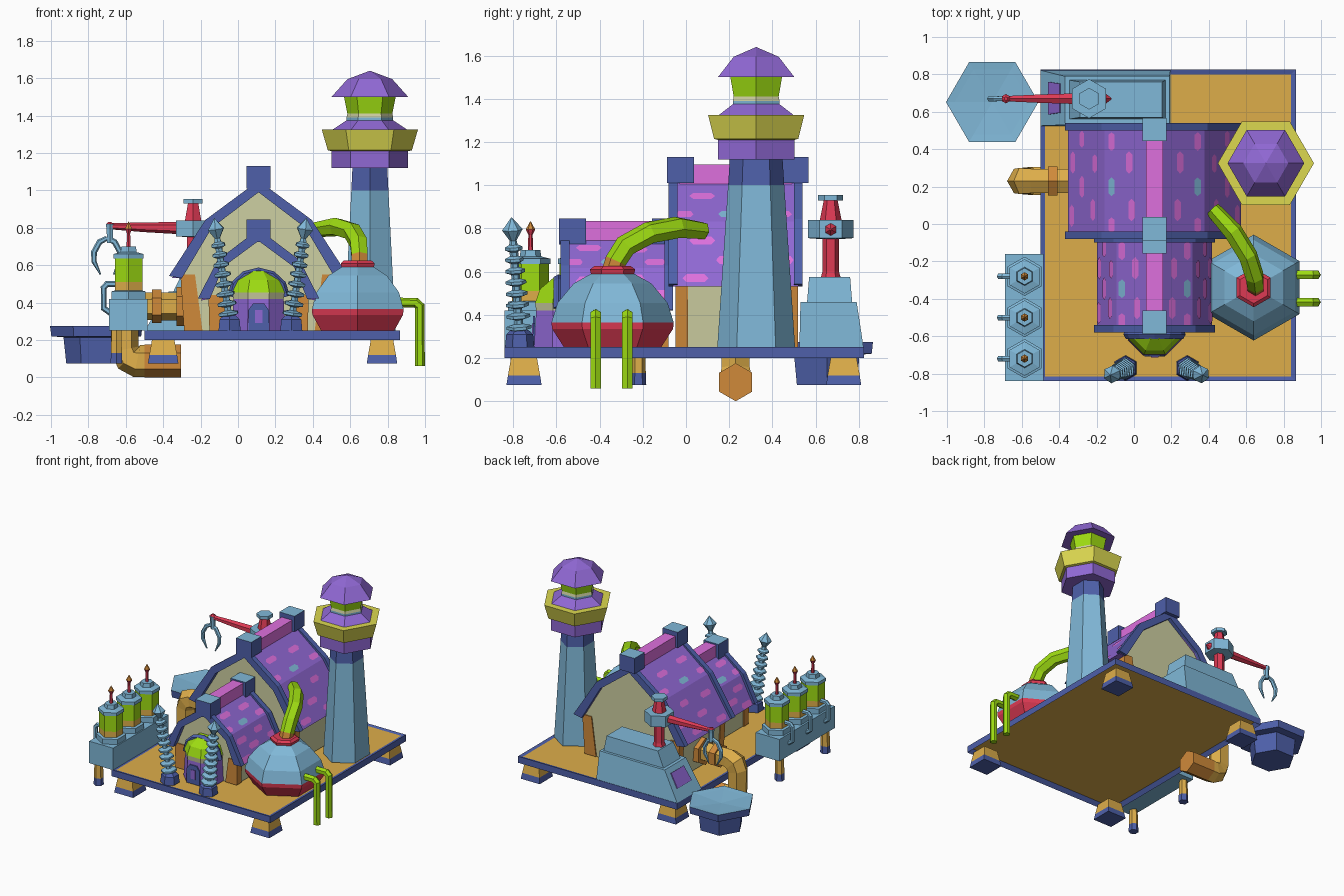
import bpy, bmesh, math
from mathutils import Vector, Matrix

if "Cube" in bpy.data.objects:
    bpy.data.objects.remove(bpy.data.objects["Cube"])

MATS = {}
def mat(name, hexcol):
    c = [int(hexcol[i:i + 2], 16) / 255 for i in (0, 2, 4)]
    m = bpy.data.materials.new(name)
    m.diffuse_color = [((v + 0.055) / 1.055) ** 2.4 for v in c] + [1]
    m.use_nodes = True
    m.node_tree.nodes["Principled BSDF"].inputs["Base Color"].default_value = m.diffuse_color
    MATS[name] = (len(MATS), m)
    return MATS[name][0]

SKY, NAVY = mat("light_blue", "80B8D8"), mat("dark_blue", "4E60AA")
GOLD, ORANGE = mat("gold", "DEAE4A"), mat("orange", "D08A3A")
PURPLE, PINK = mat("purple", "9068D4"), mat("pink", "DE70DE")
LIME, RED = mat("lime", "9EDC12"), mat("red", "DE3A54")
BEIGE, YELLOW = mat("beige", "CED0A2"), mat("yellow", "DCD850")

def finish(name, bm):
    bmesh.ops.remove_doubles(bm, verts=bm.verts, dist=1e-5)
    bmesh.ops.recalc_face_normals(bm, faces=bm.faces)
    me = bpy.data.meshes.new(name)
    bm.to_mesh(me)
    bm.free()
    for _, m in MATS.values():
        me.materials.append(m)
    ob = bpy.data.objects.new(name, me)
    bpy.context.collection.objects.link(ob)
    return ob

def skin(name, rings, mats):
    """Join rings of points; mats[i] colours the band above ring i."""
    bm = bmesh.new()
    rows = [[bm.verts.new(p) for p in r] for r in rings]
    n = len(rows[0])
    for a, b, m in zip(rows, rows[1:], mats):
        for i in range(n):
            j = (i + 1) % n
            bm.faces.new((a[i], a[j], b[j], b[i])).material_index = m
    bm.faces.new(rows[0]).material_index = mats[0]
    bm.faces.new(rows[-1]).material_index = mats[-1]
    bmesh.ops.dissolve_degenerate(bm, dist=1e-5, edges=bm.edges)
    return finish(name, bm)

def lathe(name, prof, x, y, z=0, n=6, rot=30, sx=1, tilt=None):
    M = Matrix.Translation((x, y, z)) @ (tilt or Matrix())
    ang = [math.radians(rot + 360 * i / n) for i in range(n)]
    rings = [[M @ Vector((max(p[0], 1e-4) * math.cos(a) * sx, max(p[0], 1e-4) * math.sin(a), p[1]))
              for a in ang] for p in prof]
    return skin(name, rings, [p[2] for p in prof])

def tube(name, path, radii, color, n=6, first=None):
    P = [Vector(p) for p in path]
    if not isinstance(radii, (list, tuple)):
        radii = [radii] * len(P)
    rings, t0, q = [], None, None
    for i, p in enumerate(P):
        t = ((P[min(i + 1, len(P) - 1)] - p).normalized() + (p - P[max(i - 1, 0)]).normalized()).normalized()
        q = t.to_track_quat('Z', 'Y') if q is None else t0.rotation_difference(t) @ q
        t0 = t
        rings.append([p + q @ Vector((radii[i] * math.cos(a), radii[i] * math.sin(a), 0))
                      for a in (math.tau * (k + .5) / n for k in range(n))])
    mats = [color] * len(P)
    if first is not None:
        mats[0] = first
    return skin(name, rings, mats)

def frustum(name, lo, hi, z0, z1, color, top=None):
    """Tapered box: lo and hi are (x0, x1, y0, y1)."""
    ring = lambda r, z: [(r[0], r[2], z), (r[1], r[2], z), (r[1], r[3], z), (r[0], r[3], z)]
    return skin(name, [ring(lo, z0), ring(hi, z1), ring(hi, z1 + 1e-4)], [color, color, color if top is None else top])

def box(name, x0, x1, y0, y1, z0, z1, color, top=None):
    return frustum(name, (x0, x1, y0, y1), (x0, x1, y0, y1), z0, z1, color, top)

def prism(name, pts, y0, y1, color):
    return skin(name, [[(x, y, z) for x, z in pts] for y in (y0, y1)], [color, color])

# platform with rim, recessed below
plat = box("platform", -.5, .865, -.84, .825, .2, .25, NAVY)
bm = bmesh.new()
bm.from_mesh(plat.data)
for s, depth in ((1, -.006), (-1, -.03)):
    f = max(bm.faces, key=lambda f: s * f.normal.z * f.calc_area())
    bmesh.ops.inset_region(bm, faces=[f], thickness=.035)
    f.material_index = GOLD
    for v in f.verts:
        v.co.z += s * depth
bm.to_mesh(plat.data)
bm.free()

# platform feet
for x in (-.4, .77):
    for y in (-.75, .73):
        lathe("foot", [(.115, .075, NAVY), (.105, .12, GOLD), (.085, .2, GOLD)], x, y, n=4, rot=45)

# two houses: walls, corner posts, roof, end boards, spots, ridge
CX = .11
def house(tag, outer, inner, y0, y1, wall, spots, block):
    both = lambda pr: [(CX - d, z) for d, z in reversed(pr)] + [(CX + d, z) for d, z in pr[1:]]
    prism(tag + "_walls", [(CX - wall, .25)] + both(inner) + [(CX + wall, .25)], y0 + .04, y1 - .03, BEIGE)
    eave = inner[-1]
    for s in (-1, 1):
        for ya, yb in ((y0 + .032, y0 + .09), (y1 - .08, y1 - .022)):
            a, b = CX + s * (wall - .09), CX + s * (wall + .008)
            c, d = CX + s * (eave[0] - .07), CX + s * (eave[0] + .008)
            frustum(tag + "_corner_post", (a, b, ya, yb), (c, d, ya, yb), .25, eave[1] + .02, ORANGE)
    shell = lambda g: both([(d + g * (d > 0), z + g * .7) for d, z in outer]) + list(reversed(both(inner)))
    prism(tag + "_roof", shell(-.012), y0 + .02, y1 - .02, PURPLE)
    for ya in (y0, y1 - .04):
        prism(tag + "_roof_board", shell(.004), ya, ya + .04, NAVY)
    bm = bmesh.new()
    pr = [(d - .012 * (d > 0), z - .0084) for d, z in outer]
    for s in (-1, 1):
        for seg, t, fy, w, m in spots:
            (d0, z0), (d1, z1) = pr[seg], pr[seg + 1]
            u = Vector((s * (d1 - d0), 0, z1 - z0)).normalized()
            nrm = Vector((abs(u.z) * s, 0, abs(u.x)))
            p = Vector((CX + s * (d0 + (d1 - d0) * t), y0 + (y1 - y0) * fy, z0 + (z1 - z0) * t)) + nrm * .004
            yv = Vector((0, w, 0))
            f = bm.faces.new([bm.verts.new(p + q) for q in (
                u * .022 - yv * .7, -yv, u * -.022 - yv * .7, u * -.022 + yv * .7, yv, u * .022 + yv * .7)])
            if f.normal.dot(nrm) < 0:
                f.normal_flip()
            f.material_index = m
    finish(tag + "_roof_spots", bm)
    zr = outer[0][1]
    box(tag + "_ridge_beam", CX - .045, CX + .045, y0 + .05, y1 - .05, zr - .05, zr + .045, PINK)
    for yc in (y0 + .055, y1 - .035):
        box(tag + "_ridge_block", CX - .065, CX + .065, yc - .062, yc + .062, block, block + .12, NAVY, SKY)

SPOTS = [(0, .45, .25, .06, PINK), (0, .5, .66, .06, PINK), (0, .85, .45, .05, SKY), (0, .85, .84, .05, PINK),
         (0, .85, .12, .04, PINK), (1, .3, .25, .06, PINK), (1, .25, .65, .05, PINK), (1, .6, .45, .06, PINK),
         (1, .6, .86, .045, PINK), (1, .88, .2, .06, PINK), (1, .85, .66, .06, PINK)]
house("back_house", [(0, 1.05), (.28, .84), (.475, .54)], [(0, .99), (.25, .8), (.41, .53)],
      -.08, .54, .39, SPOTS, 1.01)
house("front_house", [(0, .79), (.215, .625), (.32, .42)], [(0, .73), (.19, .59), (.26, .42)],
      -.58, -.06, .255, SPOTS, .725)

# entrance bay with door and arch
lathe("entrance_bay", [(.155, .25, PURPLE), (.145, .42, BEIGE), (.15, .455, LIME), (.125, .52, LIME), (.06, .57, LIME)],
      CX, -.56, n=8, rot=22.5)
prism("door", [(.055, .25), (.165, .25), (.165, .36), (.14, .395), (.08, .395), (.055, .36)], -.709, -.7, NAVY)
prism("door_window", [(.09, .29), (.13, .29), (.13, .36), (.09, .36)], -.713, -.708, PURPLE)
tube("entrance_arch", [(CX + .14 * math.cos(a), -.59, .43 + .13 * math.sin(a))
                       for a in (math.pi * k / 6 for k in range(7))], .028, NAVY)

# two tilted ringed coils
for s in (-1, 1):
    bx, by = .12 + s * .165, -.77
    lathe("coil_base", [(.068, .25, NAVY), (.062, .31, NAVY), (.04, .33, NAVY)], bx, by)
    d = Vector((s * .075, -.035, .51))
    prof = [(.03, 0, SKY)]
    for k in range(8):
        h, r = .025 + k * .053, .058 - k * .0025
        prof += [(.02, h, SKY), (r, h + .01, SKY), (r, h + .024, SKY), (.02, h + .034, SKY)]
    prof += [(.016, .45, SKY), (.048, .5, SKY), (0, .56, SKY)]
    lathe("coil", prof, bx, by, .3, tilt=d.to_track_quat('Z', 'Y').to_matrix().to_4x4())

# watch tower
TX, TY = .705, .325
lathe("tower_shaft", [(.18, .25, SKY), (.13, 1.0, NAVY), (.122, 1.125, NAVY)], TX, TY, sx=.88)
lathe("tower_head", [(.205, 1.12, PURPLE), (.205, 1.21, YELLOW), (.225, 1.215, YELLOW), (.257, 1.325, YELLOW),
                     (.2, 1.325, PURPLE), (.125, 1.375, SKY), (.125, 1.39, BEIGE), (.12, 1.41, LIME),
                     (.138, 1.5, PURPLE), (.205, 1.5, PURPLE), (.12, 1.595, PURPLE), (0, 1.64, PURPLE)], TX, TY, rot=0)

# round boiler, its neck pipe and drains
BX, BY = .64, -.34
lathe("boiler", [(.225, .25, RED), (.28, .335, RED), (.283, .365, SKY), (.255, .455, SKY), (.18, .545, SKY),
                 (.1, .59, RED), (.105, .61, RED), (.085, .625, RED)], BX, BY)
tube("boiler_pipe", [(.65, -.34, .6), (.65, -.325, .65), (.645, -.28, .72), (.61, -.17, .78), (.53, -.04, .805),
                     (.42, .08, .79)], [.05, .05, .052, .052, .052, .042], LIME, first=ORANGE)
for y in (-.418, -.272):
    tube("boiler_drain", [(.82, y, .4), (.95, y, .4), (.972, y, .38), (.972, y, .06)], .027, LIME)

# side rack with three tanks
box("tank_rack", -.69, -.485, -.84, -.16, .25, .42, SKY)
for y in (-.78, -.22):
    lathe("rack_leg", [(.036, .075, NAVY), (.034, .13, GOLD), (.03, .25, GOLD)], -.65, y)
for y in (-.72, -.5, -.28):
    lathe("tank", [(.105, .41, SKY), (.105, .46, SKY), (.085, .465, GOLD), (.085, .51, LIME), (.085, .635, SKY),
                   (.092, .635, SKY), (.092, .66, SKY), (.05, .67, SKY), (.045, .7, SKY), (.012, .7, RED),
                   (.01, .77, RED), (.022, .795, ORANGE), (0, .835, ORANGE)], -.585, y)
    tube("tank_pipe", [(-.64, y, .5), (-.7, y, .5), (-.718, y, .48), (-.718, y, .37), (-.68, y, .345)], .017, SKY)

# big side pipe
tube("side_pipe", [(-.28, .23, .38), (-.54, .23, .38), (-.585, .23, .36), (-.605, .23, .31), (-.605, .23, .15),
                   (-.585, .23, .105), (-.54, .23, .087), (-.31, .23, .087)],
     [.075, .075, .08, .075, .075, .08, .087, .087], GOLD)
for x, r in ((-.46, .09), (-.33, .105)):
    tube("pipe_flange", [(x, .23, .38), (x + .05, .23, .38)], r, ORANGE)
tube("pipe_outlet", [(-.5, .23, .088), (-.305, .23, .088)], .088, ORANGE)

# hanging bin beside the crane
lathe("bin", [(.16, .075, NAVY), (.175, .215, NAVY), (.24, .22, NAVY), (.247, .275, SKY), (.2, .27, SKY), (0, .255, SKY)],
      -.758, .652, rot=0)

# crane housing
frustum("crane_housing", (-.5, .195, .525, .822), (-.37, .19, .53, .79), .25, .46, SKY)
frustum("crane_housing_top", (-.35, .17, .56, .77), (-.29, .15, .57, .76), .45, .575, SKY)
skin("housing_panel", [[(x - o, y, z + o * .6) for x, z, y in ((-.454, .325, .585), (-.454, .325, .76),
                       (-.392, .425, .75), (-.392, .425, .595))] for o in (0, .006)], [PURPLE, PURPLE])

# crane post, arm and claw
KX, KY = -.24, .67
lathe("crane_post", [(.05, .56, RED), (.038, .6, RED), (.038, .75, SKY), (.105, .755, SKY), (.105, .84, SKY),
                     (.05, .84, RED), (.032, .93, SKY), (.058, .93, SKY), (.058, .955, SKY)], KX, KY)
tube("crane_arm", [(-.12, KY, .795), (-.16, KY, .795), (-.5, KY, .803), (-.67, KY, .808)], [.004, .038, .026, .017], RED)
lathe("claw_hub", [(.018, .72, SKY), (.02, .79, SKY), (.025, .82, RED), (.01, .83, RED)], -.685, KY)
for s in (-1, 1):
    tube("claw_prong", [(-.7 + s * x, KY, z) for x, z in ((0, .745), (.04, .725), (.07, .67), (.07, .62), (.035, .55))],
         [.013, .016, .016, .014, .004], SKY)
